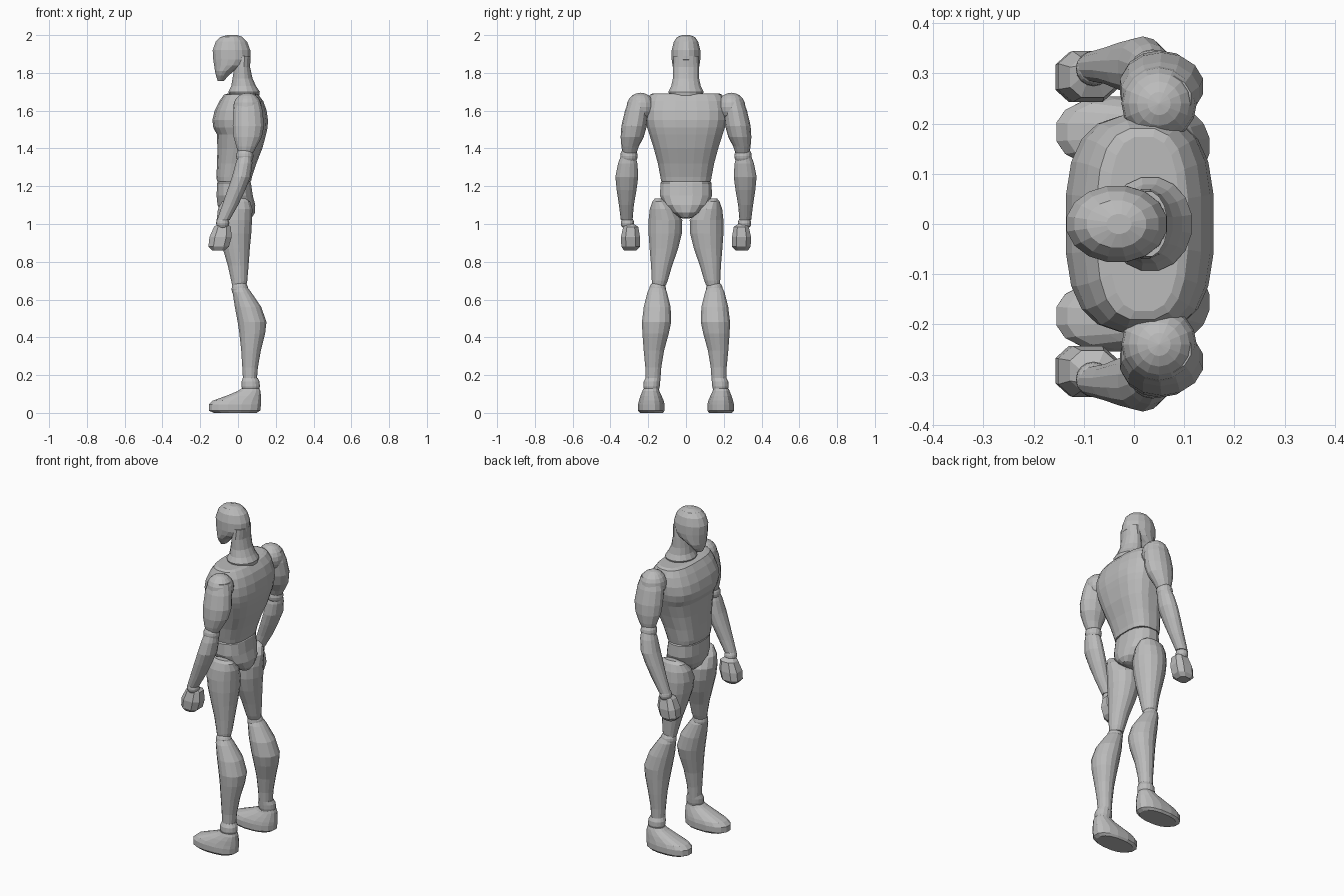
import bpy, bmesh, math
from mathutils import Vector

grey = bpy.data.materials.new("plain_grey")
grey.diffuse_color = (0.5, 0.5, 0.5, 1)


def finish(name, bm):
    bmesh.ops.recalc_face_normals(bm, faces=bm.faces[:])
    mesh = bpy.data.meshes.new(name)
    bm.to_mesh(mesh)
    bm.free()
    mesh.materials.append(grey)
    ob = bpy.data.objects.new(name, mesh)
    bpy.context.collection.objects.link(ob)
    return ob


def loft(name, rings, side=1, sides=16, power=2.0):
    """Stack of closed rings: (z, x_min, x_max, y_min, y_max)."""
    bm = bmesh.new()
    loops = []
    for z, x0, x1, y0, y1 in rings:
        loop = []
        for i in range(sides):
            a = 2 * math.pi * (i + 0.5) / sides
            c, s = math.cos(a), math.sin(a)
            c = math.copysign(abs(c) ** (2 / power), c)
            s = math.copysign(abs(s) ** (2 / power), s)
            loop.append(bm.verts.new(((x0 + x1) / 2 + c * (x1 - x0) / 2,
                                      side * ((y0 + y1) / 2 + s * (y1 - y0) / 2), z)))
        loops.append(loop)
    for a, b in zip(loops, loops[1:]):
        for i in range(sides):
            j = (i + 1) % sides
            bm.faces.new((a[i], a[j], b[j], b[i]))
    bm.faces.new(loops[0])
    bm.faces.new(loops[-1])
    return finish(name, bm)


def centred(rings):
    """Rings given as (z, x_min, x_max, half_width)."""
    return [(z, a, b, -h, h) for z, a, b, h in rings]


def ball(name, pos, r):
    bm = bmesh.new()
    bmesh.ops.create_uvsphere(bm, u_segments=16, v_segments=10, radius=r)
    bmesh.ops.translate(bm, verts=bm.verts[:], vec=Vector(pos))
    return finish(name, bm)


# Head with tapered jaw, and neck
loft("head", centred([
    (2.0, -.055, -.005, .02), (1.99, -.095, .025, .048), (1.965, -.12, .05, .066),
    (1.92, -.136, .067, .077), (1.87, -.133, .068, .077), (1.84, -.128, .04, .073),
    (1.81, -.123, -.02, .064), (1.785, -.117, -.05, .05), (1.757, -.108, -.075, .025)]))
loft("neck", centred([
    (1.89, -.01, .067, .066), (1.83, -.02, .065, .07), (1.77, -.03, .078, .071),
    (1.73, -.037, .097, .08), (1.70, -.053, .117, .095), (1.68, -.045, .115, .09)]))

# Torso with chest shelf
loft("torso", centred([
    (1.692, -.05, .09, .175), (1.685, -.075, .108, .192), (1.65, -.10, .135, .208),
    (1.60, -.125, .153, .218), (1.55, -.137, .16, .217), (1.51, -.132, .158, .208),
    (1.475, -.113, .15, .196), (1.40, -.11, .13, .172), (1.32, -.112, .098, .15),
    (1.25, -.115, .075, .137), (1.225, -.112, .07, .132)]), sides=20, power=2.8)

# Pelvis
loft("pelvis", centred([
    (1.228, -.10, .062, .125), (1.218, -.112, .07, .137), (1.15, -.115, .08, .14),
    (1.10, -.11, .093, .118), (1.06, -.09, .092, .075), (1.035, -.06, .075, .035),
    (1.028, -.03, .05, .015)]), power=2.4)

for s, tag in ((1, "left"), (-1, "right")):
    # Arm
    ball(tag + "_shoulder", (.05, s * .24, 1.62), .075)
    loft(tag + "_upper_arm", [
        (1.66, -.01, .115, .20, .30), (1.60, -.027, .132, .197, .323),
        (1.52, -.03, .14, .207, .342), (1.46, -.025, .128, .224, .346),
        (1.41, -.01, .10, .25, .342), (1.375, .0, .08, .262, .335)], s, sides=14)
    ball(tag + "_elbow", (.036, s * .302, 1.36), .046)
    loft(tag + "_forearm", [
        (1.36, .0, .075, .268, .345), (1.32, -.014, .077, .257, .36),
        (1.25, -.033, .068, .253, .374), (1.18, -.057, .04, .262, .367),
        (1.10, -.085, .002, .276, .355), (1.02, -.112, -.044, .283, .345)], s, sides=14)
    ball(tag + "_wrist", (-.081, s * .31, 1.005), .035)
    loft(tag + "_hand", [
        (1.0, -.11, -.055, .275, .33), (.985, -.13, -.035, .25, .335),
        (.93, -.155, -.03, .24, .348), (.88, -.16, -.045, .24, .345),
        (.86, -.14, -.07, .26, .33)], s, sides=8, power=2.6)
    # Leg
    loft(tag + "_thigh", [
        (1.135, -.05, .04, .13, .165), (1.12, -.085, .065, .10, .178),
        (1.08, -.108, .078, .05, .193), (1.02, -.115, .076, .018, .20),
        (.95, -.105, .072, .02, .20), (.87, -.082, .064, .04, .194),
        (.78, -.055, .057, .072, .186), (.70, -.037, .05, .096, .182),
        (.675, -.032, .045, .106, .18)], s)
    ball(tag + "_knee", (.01, s * .15, .655), .044)
    loft(tag + "_shin", [
        (.665, -.025, .05, .112, .192), (.64, -.03, .07, .10, .205),
        (.56, -.018, .125, .08, .225), (.48, -.003, .152, .077, .235),
        (.42, .006, .145, .09, .232), (.33, .016, .122, .115, .225),
        (.24, .022, .106, .13, .216), (.17, .026, .10, .135, .215)], s)
    loft(tag + "_ankle", [
        (.185, .025, .105, .135, .215), (.165, .017, .115, .136, .225),
        (.14, .017, .117, .138, .227), (.115, .025, .11, .145, .22)], s)
    loft(tag + "_foot", [
        (.0, -.13, .10, .12, .245), (.012, -.157, .12, .112, .255),
        (.045, -.157, .124, .112, .255), (.065, -.135, .125, .117, .25),
        (.09, -.065, .123, .128, .242), (.115, -.003, .12, .14, .232),
        (.13, .018, .114, .145, .225)], s, power=2.4)
